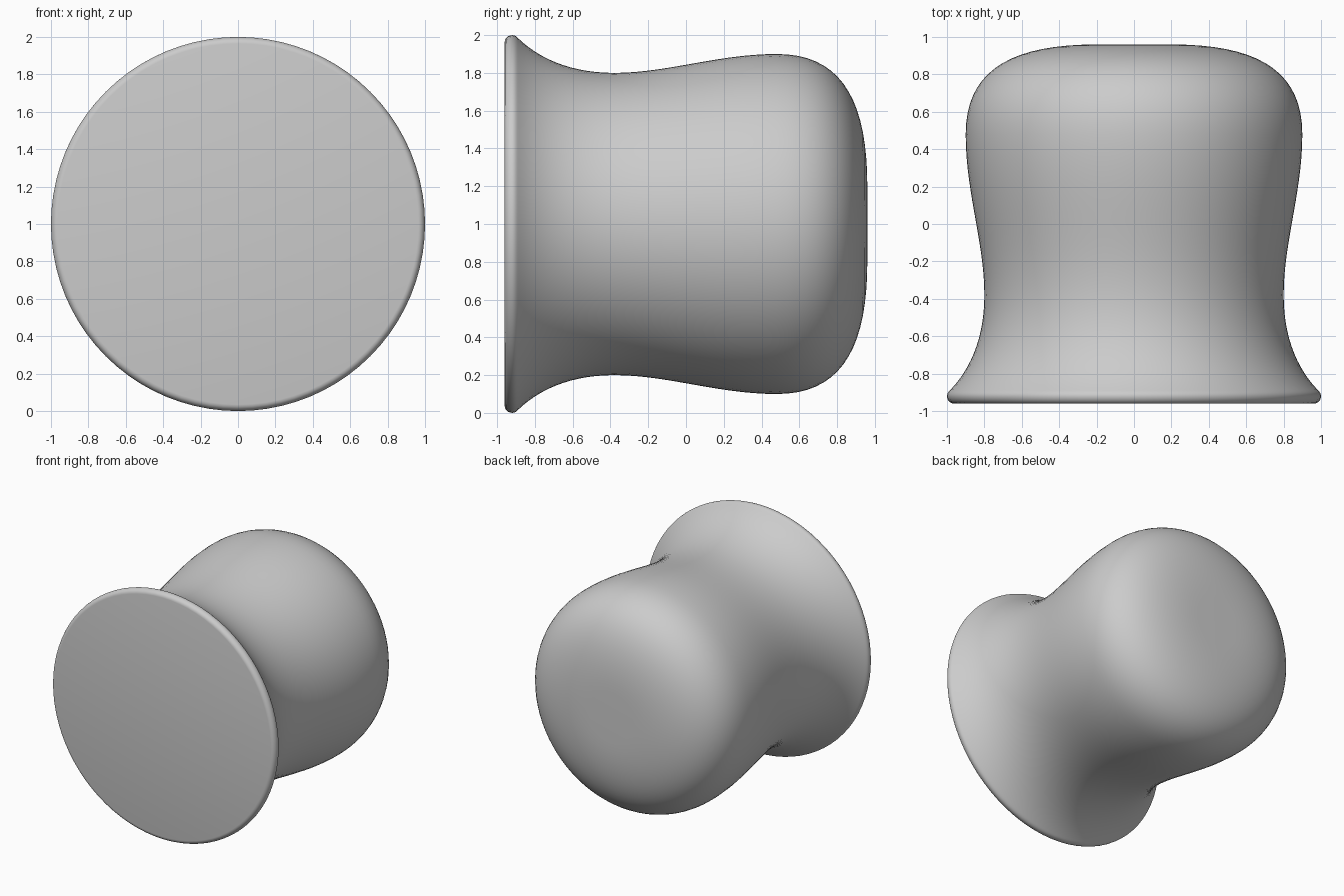
import bpy, bmesh
from math import sin, cos, pi, radians
from mathutils import Vector
from mathutils.geometry import interpolate_bezier

if "Cube" in bpy.data.objects:
    bpy.data.objects.remove(bpy.data.objects["Cube"])

SEGMENTS = 80
CENTRE_Z = 1.0

# Profile spans as (radius, y): start, two handles, end
spans = [
    ((0.965, -0.96), (0.985, -0.96), (1.0, -0.94), (1.0, -0.92), 6),    # rim edge
    ((1.0, -0.92), (1.0, -0.905), (0.99, -0.895), (0.98, -0.885), 5),   # rim back
    ((0.98, -0.885), (0.87, -0.77), (0.80, -0.60), (0.80, -0.38), 14),  # flare to neck
    ((0.80, -0.38), (0.80, -0.10), (0.90, 0.17), (0.90, 0.48), 16),     # neck to bulge
    ((0.90, 0.48), (0.90, 0.82), (0.66, 0.96), (0.20, 0.96), 18),       # rounded end
]
profile = []
for a, b, c, d, n in spans:
    pts = interpolate_bezier(Vector(a), Vector(b), Vector(c), Vector(d), n)
    profile += [tuple(p[:2]) for p in (pts if not profile else pts[1:])]

# Revolve the profile around the y axis
bm = bmesh.new()
rings = []
for r, y in profile:
    rings.append([bm.verts.new((r * cos(2 * pi * i / SEGMENTS), y,
                                CENTRE_Z + r * sin(2 * pi * i / SEGMENTS)))
                  for i in range(SEGMENTS)])
for lo, hi in zip(rings, rings[1:]):
    for i in range(SEGMENTS):
        j = (i + 1) % SEGMENTS
        bm.faces.new((lo[i], lo[j], hi[j], hi[i]))

# Flat front face and rear cap
bm.faces.new(rings[0])
bm.faces.new(rings[-1])
bmesh.ops.recalc_face_normals(bm, faces=bm.faces)

mesh = bpy.data.meshes.new("knob")
bm.to_mesh(mesh)
bm.free()
knob = bpy.data.objects.new("knob", mesh)
bpy.context.collection.objects.link(knob)
bpy.context.view_layer.objects.active = knob
knob.select_set(True)
bpy.ops.object.shade_smooth_by_angle(angle=radians(35))
